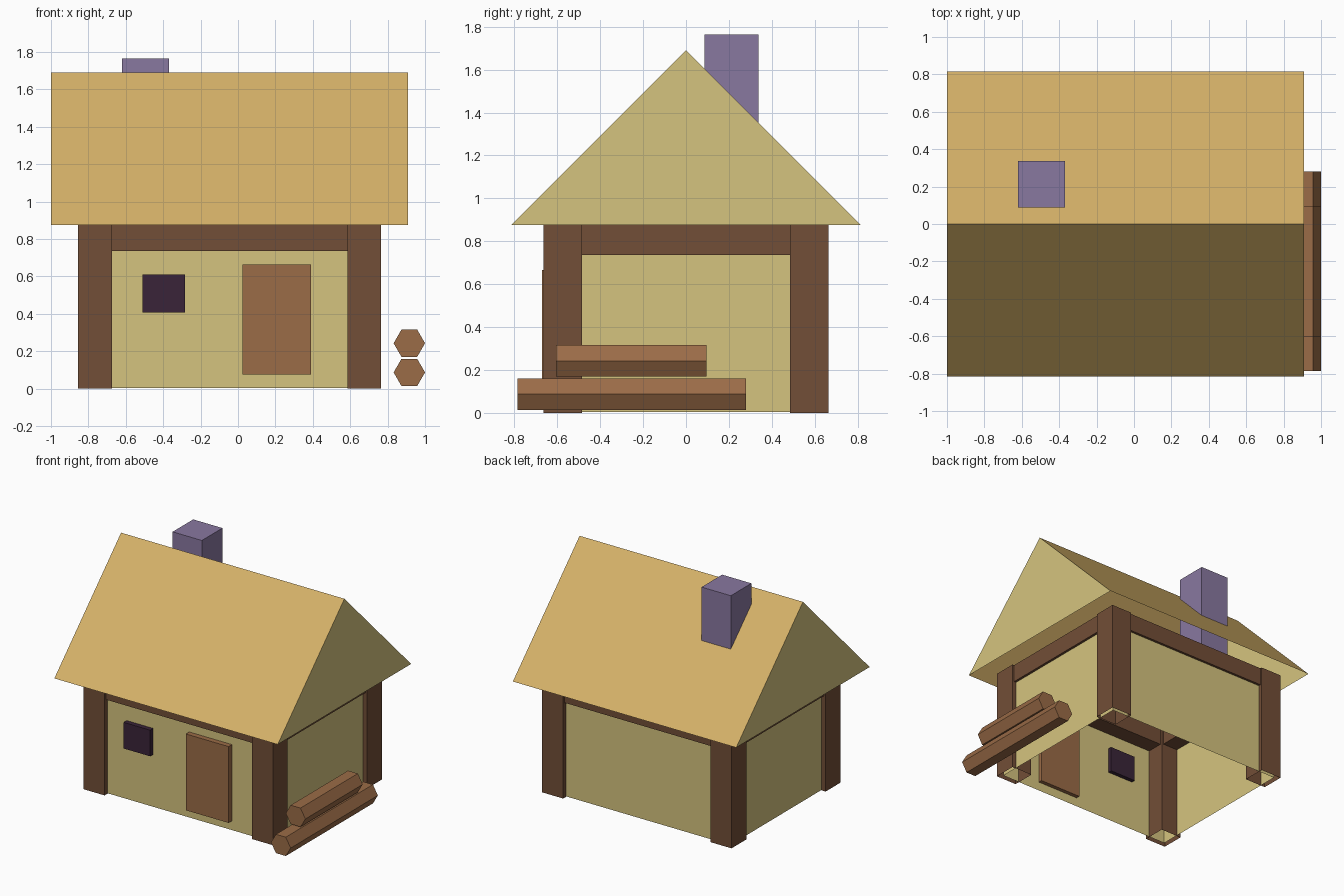
import bpy, bmesh
from math import cos, sin, pi

cube = bpy.data.objects.get("Cube")
if cube:
    bpy.data.objects.remove(cube)


def material(name, r, g, b):
    """Flat material from 0-255 display values."""
    def lin(c):
        c /= 255
        return c / 12.92 if c <= 0.04045 else ((c + 0.055) / 1.055) ** 2.4
    colour = (lin(r), lin(g), lin(b), 1)
    m = bpy.data.materials.new(name)
    m.use_nodes = True
    m.diffuse_color = colour
    m.node_tree.nodes["Principled BSDF"].inputs["Base Color"].default_value = colour
    return m


PLASTER = material("pale plaster", 213, 196, 126)
THATCH = material("golden thatch", 213, 177, 104)
TIMBER = material("dark timber", 114, 78, 55)
WOOD = material("warm wood", 155, 108, 71)
GLASS = material("dark window", 58, 36, 56)
STONE = material("violet stone", 137, 120, 160)


def finish(name, bm, *mats):
    mesh = bpy.data.meshes.new(name)
    bm.to_mesh(mesh)
    bm.free()
    for m in mats:
        mesh.materials.append(m)
    obj = bpy.data.objects.new(name, mesh)
    bpy.context.collection.objects.link(obj)
    return obj


def box(name, xs, ys, zs, mat, open_faces=()):
    """Box between limits; open_faces lists 'top' and/or 'bottom' to leave out."""
    bm = bmesh.new()
    bmesh.ops.create_cube(bm, size=1)
    gone = [f for f in bm.faces
            if ("bottom" in open_faces and f.normal.z < -0.5)
            or ("top" in open_faces and f.normal.z > 0.5)]
    bmesh.ops.delete(bm, geom=gone, context="FACES_ONLY")
    for v in bm.verts:
        v.co = [lim[0] if c < 0 else lim[1] for c, lim in zip(v.co, (xs, ys, zs))]
    return finish(name, bm, mat)


def prism(name, profile, axis, start, end, mats, caps=True, skip=()):
    """Extrude a closed profile along x or y; caps take the last material."""
    bm = bmesh.new()

    def ring(t):
        return [bm.verts.new((t, a, z) if axis == "x" else (a, t, z)) for a, z in profile]
    r0, r1 = ring(start), ring(end)
    n = len(profile)
    for i in range(n):
        if i not in skip:
            j = (i + 1) % n
            bm.faces.new((r0[i], r0[j], r1[j], r1[i]))
    for r in (r0, r1):
        bm.faces.new(r).material_index = len(mats) - 1
    bmesh.ops.recalc_face_normals(bm, faces=bm.faces)
    return finish(name, bm, *mats)


CX = -0.045                   # house centre line
HX, HY = 0.81, 0.665          # outer half sizes at the posts
POST, INSET = 0.18, 0.034
EAVE, RIDGE = 0.875, 1.69

# Wall shell, open below and above
box("walls", (CX - HX + INSET, CX + HX - INSET), (-HY + INSET, HY - INSET),
    (0.004, EAVE), PLASTER, ("bottom", "top"))

# Corner posts and the beams between them
for sx, side in ((-1, "right"), (1, "left")):
    for sy, end in ((-1, "front"), (1, "back")):
        xs = sorted((CX + sx * HX, CX + sx * (HX - POST)))
        ys = sorted((sy * HY, sy * (HY - POST)))
        box(f"post_{end}_{side}", xs, ys, (0, EAVE), TIMBER, ("bottom",))
    xs = sorted((CX + sx * (HX - 0.015), CX + sx * (HX - POST + 0.015)))
    box(f"beam_{side}", xs, (-HY + POST, HY - POST), (0.735, EAVE), TIMBER)
for sy, end in ((-1, "front"), (1, "back")):
    ys = sorted((sy * (HY - 0.015), sy * (HY - POST + 0.015)))
    box(f"beam_{end}", (CX - HX + POST, CX + HX - POST), ys, (0.735, EAVE), TIMBER)

# Gabled roof shell, open below
prism("roof", [(-0.815, EAVE), (0, RIDGE), (0.815, EAVE)], "x", -1, 0.91,
      (THATCH, PLASTER), skip=(2,))

# Chimney, door and window
box("chimney", (-0.62, -0.37), (0.087, 0.338), (EAVE, 1.765), STONE)
box("door", (0.025, 0.39), (-0.672, -0.6), (0.075, 0.665), WOOD)
box("window", (-0.51, -0.283), (-0.668, -0.6), (0.408, 0.61), GLASS)

# Stacked six-sided logs
for name, z, y0, y1 in (("lower_log", 0.087, -0.785, 0.28),
                        ("upper_log", 0.243, -0.605, 0.095)):
    hexagon = [(0.916 + 0.084 * cos(k * pi / 3), z + 0.084 * sin(k * pi / 3))
               for k in range(6)]
    prism(name, hexagon, "y", y0, y1, (WOOD,))
